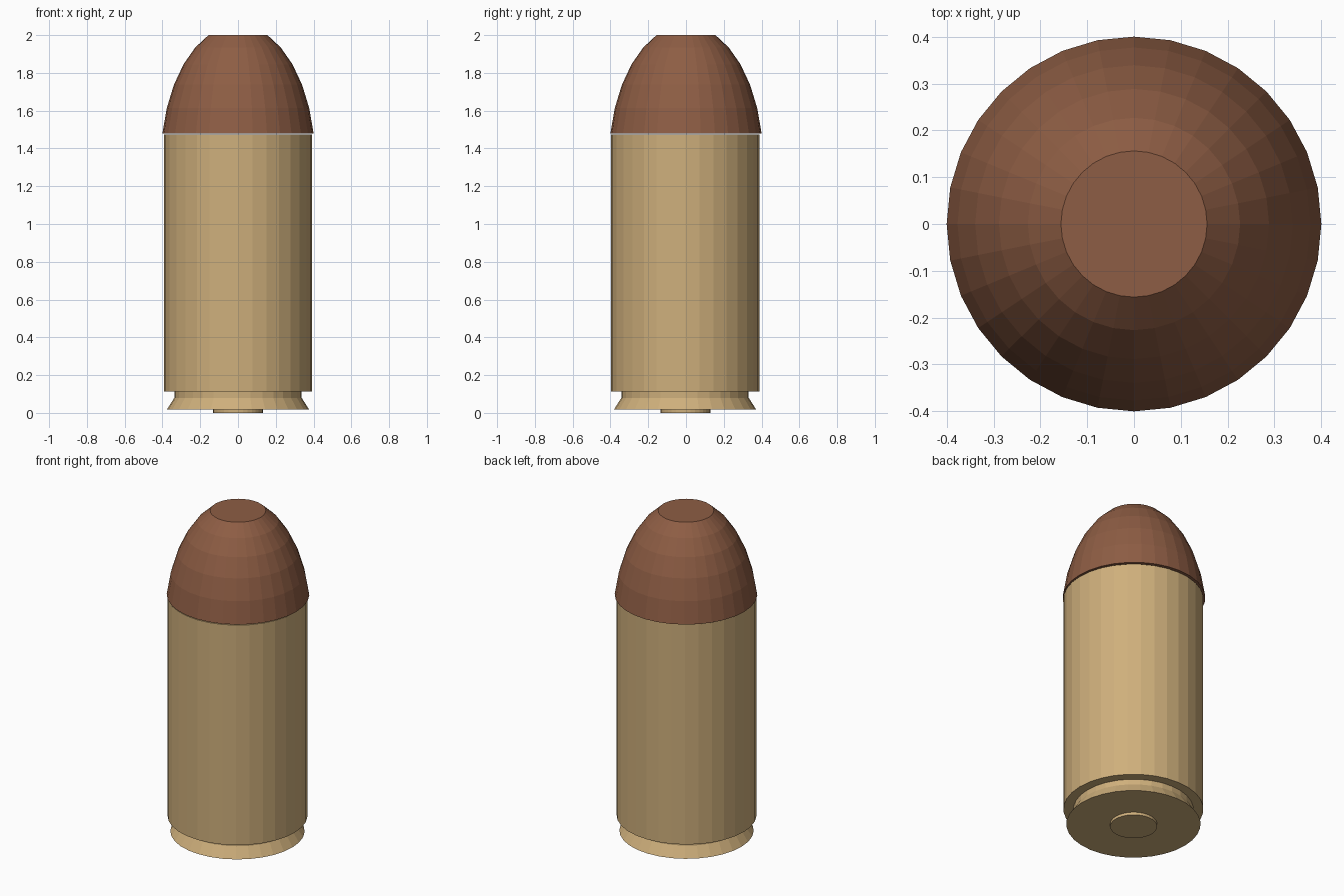
import bpy, bmesh
from math import sin, cos, pi, radians

if "Cube" in bpy.data.objects:
    bpy.data.objects.remove(bpy.data.objects["Cube"])

SIDES = 32


def material(name, color):
    mat = bpy.data.materials.new(name)
    mat.diffuse_color = (*color, 1)
    mat.use_nodes = True
    mat.node_tree.nodes["Principled BSDF"].inputs["Base Color"].default_value = mat.diffuse_color
    return mat


def lathe(name, profile, mat, y=0.0):
    """Revolve (radius, z) points about z, listed bottom to top, with flat end caps."""
    bm = bmesh.new()
    rings = [[bm.verts.new((r * cos(2 * pi * i / SIDES), r * sin(2 * pi * i / SIDES), z))
              for i in range(SIDES)] for r, z in profile]
    for low, high in zip(rings, rings[1:]):
        for i in range(SIDES):
            j = (i + 1) % SIDES
            bm.faces.new((low[i], low[j], high[j], high[i]))
    bm.faces.new(rings[0][::-1])
    bm.faces.new(rings[-1])
    mesh = bpy.data.meshes.new(name)
    bm.to_mesh(mesh)
    bm.free()
    mesh.materials.append(mat)
    obj = bpy.data.objects.new(name, mesh)
    obj.location.y = y
    bpy.context.collection.objects.link(obj)
    return obj


brass = material("brass", (0.62, 0.43, 0.20))
copper = material("copper", (0.27, 0.11, 0.058))

# Casing with flared rim, extraction groove and straight wall
lathe("casing", [(0.377, 0.017), (0.337, 0.08), (0.337, 0.113),
                 (0.393, 0.113), (0.393, 1.475)], brass, y=-0.005)

# Primer disc under the rim
lathe("primer", [(0.132, 0.0), (0.132, 0.03)], brass, y=-0.003)

# Flat-nosed tip: a slice of a stretched 32-sided ellipsoid
angles = [radians(11.25 * k) for k in range(1, 7)]
lathe("tip", [(0.408 * cos(a), 1.341 + 0.7133 * sin(a)) for a in angles], copper)
